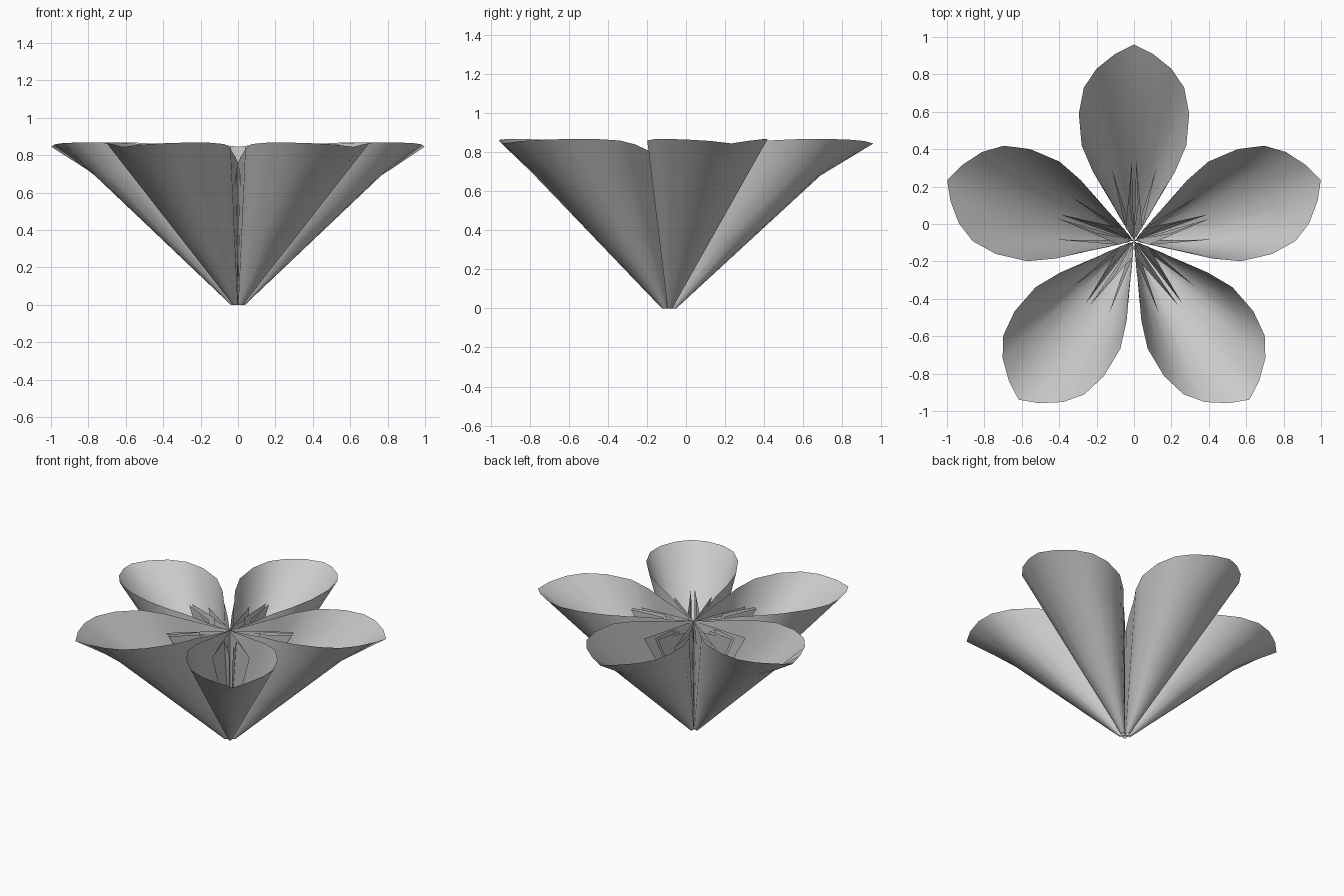
import bpy, math

if "Cube" in bpy.data.objects:
    bpy.data.objects.remove(bpy.data.objects["Cube"])

CENTRE = (0.0, -0.09)
BASE = 0.038      # size of the small open foot of each petal

# half rim of a rolled paper petal: (sideways, outward, height), tip to seam
RIM = [(0, 1.05, .845), (.10, 1.0, .858), (.20, .92, .865), (.268, .82, .868),
       (.295, .68, .868), (.28, .51, .86), (.22, .37, .84), (.155, .27, .82),
       (.085, .14, .79), (.0, .0, .76)]
# inward pinch below the flared tip
PINCH = {0: .075, 1: .035}
# accordion-folded inner flap, from seam to middle
FLAP = [(.0, .0, .76), (.12, .39, .75), (.045, .07, .73), (.012, .42, .79), (.024, .2, .77)]


def place(p, angle):
    """Local (sideways, outward, height) to world."""
    w, r, z = p
    c, s = math.cos(angle), math.sin(angle)
    return (CENTRE[0] + r * c - w * s, CENTRE[1] + r * s + w * c, z)


def make(name, verts, faces, angle):
    me = bpy.data.meshes.new(name)
    me.from_pydata([place(v, angle) for v in verts], [], faces)
    ob = bpy.data.objects.new(name, me)
    bpy.context.collection.objects.link(ob)
    return ob


def petal(angle, n):
    rim = [(-w, r, z) for w, r, z in RIM[:0:-1]] + RIM
    mid = len(RIM) - 1
    rows = []
    for t in (0, .4, .805, 1):
        row = []
        for i, (w, r, z) in enumerate(rim):
            k = BASE + (1 - BASE) * t
            pull = PINCH.get(abs(i - mid), 0) * min(t / .805, (1 - t) / .195)
            row.append((w * k, r * k - pull, z * t))
        rows.append(row)
    m = len(rim)
    verts = [v for row in rows for v in row]
    faces = [(j * m + i, j * m + i + 1, (j + 1) * m + i + 1, (j + 1) * m + i)
             for j in range(len(rows) - 1) for i in range(m - 1)]
    ob = make(f"petal_{n}", verts, faces, angle)
    bpy.ops.object.select_all(action='DESELECT')
    ob.select_set(True)
    bpy.context.view_layer.objects.active = ob
    bpy.ops.object.shade_smooth_by_angle(angle=math.radians(30))


def inner_flaps(angle, n):
    verts, faces = [(0, .01, .02)], []
    for side in (-1, 1):
        o = len(verts)
        verts += [(side * w, r, z) for w, r, z in FLAP]
        faces += [(0, o + i, o + i + 1) for i in range(len(FLAP) - 1)]
    make(f"inner_flaps_{n}", verts, faces, angle)


# five petals around the seam
for n in range(5):
    a = math.radians(90 + 72 * n)
    petal(a, n + 1)
    inner_flaps(a, n + 1)
